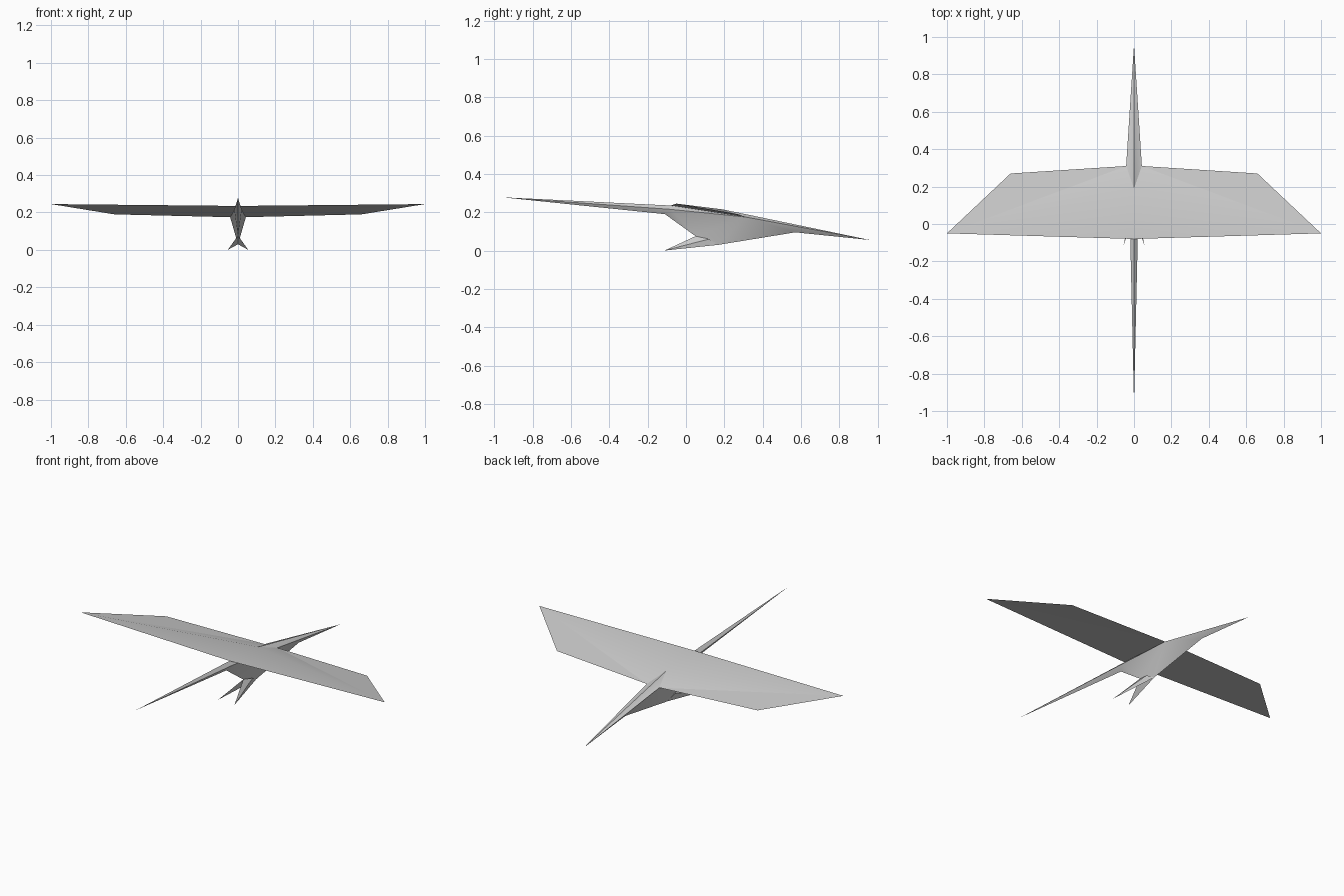
import bpy
import bmesh
import math

default = bpy.data.objects.get("Cube")
if default:
    bpy.data.objects.remove(default, do_unlink=True)

grey = bpy.data.materials.new("light grey")
grey.use_nodes = True
grey.diffuse_color = (0.6, 0.6, 0.6, 1)
grey.node_tree.nodes["Principled BSDF"].inputs["Base Color"].default_value = (0.6, 0.6, 0.6, 1)

# Landmarks on the model's left half
P = {
    "beak_tip": (0, -0.96, 0.278), "crown": (0, -0.08, 0.235),
    "cheek": (0.02, -0.08, 0.215), "chin": (0, -0.11, 0.19),
    "throat": (0, 0.05, 0.075), "belly": (0, 0.17, 0.03),
    "vent": (0, 0.57, 0.095), "tail_tip": (0, 0.96, 0.055),
    "back": (0, 0.19, 0.215), "hip": (0.042, 0.31, 0.175),
    "root": (0, 0.31, 0.175), "wing_tip": (1, -0.05, 0.245),
    "wing_rear": (0.66, 0.27, 0.19), "thigh": (0.012, 0.12, 0.06),
    "toe": (0.055, -0.112, 0.0),
}


def symmetric_part(name, faces):
    """Build triangles between landmarks, plus their mirror images."""
    bm = bmesh.new()
    for side in (1, -1):
        for face in faces:
            corners = [P[key] for key in face.split()]
            bm.faces.new([bm.verts.new((side * x, y, z)) for x, y, z in corners])
    bmesh.ops.remove_doubles(bm, verts=bm.verts, dist=0.0001)
    bmesh.ops.recalc_face_normals(bm, faces=bm.faces)
    mesh = bpy.data.meshes.new(name)
    bm.to_mesh(mesh)
    bm.free()
    mesh.materials.append(grey)
    obj = bpy.data.objects.new(name, mesh)
    bpy.context.collection.objects.link(obj)
    bpy.ops.object.select_all(action="DESELECT")
    obj.select_set(True)
    bpy.context.view_layer.objects.active = obj
    bpy.ops.object.shade_smooth_by_angle(angle=math.radians(30))
    return obj


# Long beak, head, body and pointed tail in one closed shell
symmetric_part("body", [
    "beak_tip crown cheek", "beak_tip cheek chin", "cheek throat chin",
    "cheek hip throat", "crown hip cheek", "crown back hip",
    "hip belly throat", "hip vent belly", "hip tail_tip vent",
    "back tail_tip hip",
])

# Broad wings with a raised ridge and a flat underside
symmetric_part("wings", [
    "crown wing_tip back", "back wing_tip hip", "hip wing_tip wing_rear",
    "crown hip wing_tip", "hip wing_rear wing_tip", "crown root hip",
    "back hip root",
][:4] + ["crown root hip", "back hip root"])

# Forked feet pointing forward
symmetric_part("feet", [
    "throat toe thigh", "thigh toe belly", "throat belly toe",
    "throat thigh belly",
])
